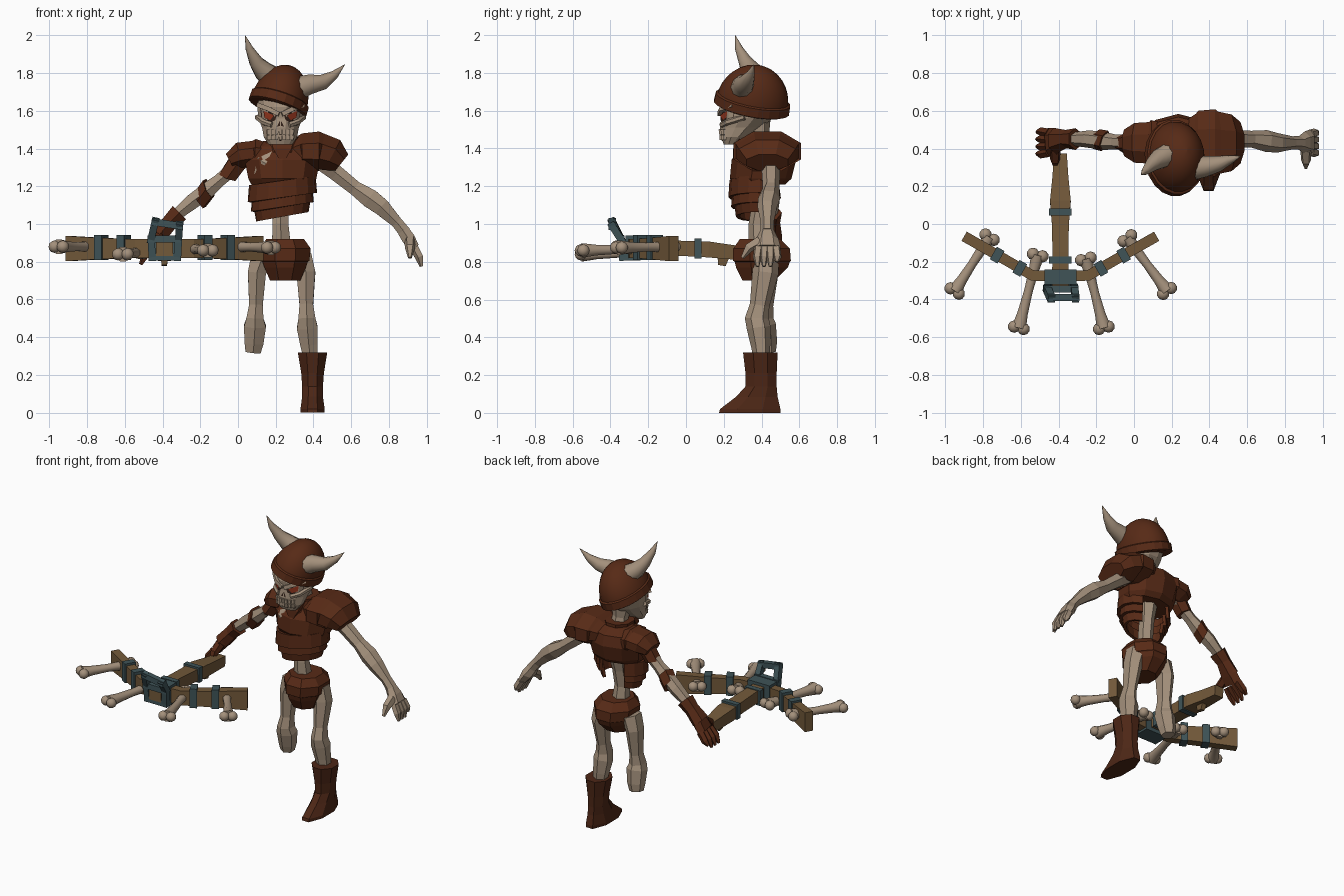
import bpy, bmesh, math
from mathutils import Vector
from mathutils.bvhtree import BVHTree

if "Cube" in bpy.data.objects:
    bpy.data.objects.remove(bpy.data.objects["Cube"], do_unlink=True)

def material(name, rgb):
    m = bpy.data.materials.new(name)
    m.use_nodes = True
    m.diffuse_color = (*rgb, 1)
    m.node_tree.nodes["Principled BSDF"].inputs["Base Color"].default_value = (*rgb, 1)
    return m

BONE = material("bone", (.37, .28, .20))
LEATHER = material("red_brown_leather", (.095, .023, .008))
BOOT = material("dark_boot_leather", (.075, .02, .008))
WOOD = material("wood", (.17, .10, .042))
METAL = material("blue_grey_metal", (.05, .088, .097))
DARK = material("dark_hollow", (.03, .014, .009))
EYE = material("ember_eye", (.28, .035, .012))
Y, Z = Vector((0, 1, 0)), Vector((0, 0, 1))

def finish(name, bm, mat, smooth=False):
    bmesh.ops.recalc_face_normals(bm, faces=bm.faces)
    me = bpy.data.meshes.new(name)
    bm.to_mesh(me)
    bm.free()
    me.materials.append(mat)
    for p in me.polygons:
        p.use_smooth = smooth and len(p.vertices) < 5
    ob = bpy.data.objects.new(name, me)
    bpy.context.collection.objects.link(ob)
    return ob

def loft(name, mat, pts, sides=8, up=Y, axis=None, smooth=False):
    """Skin elliptical rings (x, y, z, radius across, radius along up)."""
    bm, rings, n = bmesh.new(), [], len(pts)
    pos = [Vector(p[:3]) for p in pts]
    for i, p in enumerate(pts):
        t = Vector(axis or pos[min(i + 1, n - 1)] - pos[max(i - 1, 0)]).normalized()
        side = t.cross(up).normalized()
        top = side.cross(t)
        ring, k = [], 1 / math.cos(math.pi / sides)
        for j in range(sides):
            a = math.pi * (2 * j + 1) / sides
            ring.append(bm.verts.new(pos[i] + k * (side * p[3] * math.cos(a) + top * p[-1] * math.sin(a))))
        rings.append(ring)
    for r, s in zip(rings, rings[1:]):
        for j in range(sides):
            q = (j + 1) % sides
            bm.faces.new((r[j], r[q], s[q], s[j]))
    bm.faces.new(rings[0])
    bm.faces.new(rings[-1])
    return finish(name, bm, mat, smooth)

def stack(name, mat, cx, rows, sides=8):
    """Level rings given as (z, half width, front y, back y)."""
    return loft(name, mat, [(cx, (f + b) / 2, z, w, (b - f) / 2) for z, w, f, b in rows], sides, axis=Z)

def bvh(ob):
    me = ob.data
    return BVHTree.FromPolygons([v.co for v in me.vertices], [p.vertices[:] for p in me.polygons])

def front_y(tree, x, z):
    hit = tree.ray_cast(Vector((x, -1, z)), Y)[0]
    return hit.y if hit else .3

def decal(name, mat, tree, outline, lift):
    """Thin painted plate laid on a surface from the front."""
    bm = bmesh.new()
    put = lambda x, z: bm.verts.new((x, front_y(tree, x, z) - lift, z))
    vs = [put(*p) for p in outline]
    n = len(vs)
    c = put(sum(p[0] for p in outline) / n, sum(p[1] for p in outline) / n)
    for i in range(n):
        bm.faces.new((vs[i], vs[(i + 1) % n], c))
    return finish(name, bm, mat)

# Skull, neck and face
HX = .225
skull = stack("skull", BONE, HX, [(1.42, .062, .20, .27), (1.46, .088, .186, .33), (1.51, .097, .18, .40),
    (1.56, .118, .188, .46), (1.62, .122, .182, .49), (1.70, .11, .21, .48)], 12)
loft("neck", BONE, [(.235, .41, 1.38, .05), (.23, .39, 1.48, .045), (.225, .38, 1.56, .06)], 6)
tree = bvh(skull)
for s, side in ((1, "left"), (-1, "right")):
    at = lambda pts: [(HX + s * x, z) for x, z in pts]
    decal(side + "_socket", DARK, tree, at([(.018, 1.578), (.05, 1.60), (.108, 1.615), (.10, 1.555), (.06, 1.535), (.028, 1.55)]), .004)
    decal(side + "_eye", EYE, tree, at([(.034, 1.575), (.09, 1.60), (.085, 1.562), (.055, 1.55)]), .009)
    decal(side + "_nostril", DARK, tree, at([(.002, 1.548), (.02, 1.515), (.003, 1.52)]), .004)
    loft(side + "_brow", BONE, [(HX + s * x, y, z, .012) for x, y, z in
         ((.008, .178, 1.582), (.06, .19, 1.608), (.118, .25, 1.63))], 4)
    loft(side + "_cheekbone", BONE, [(HX + s * x, y, z, .014) for x, y, z in
         ((.045, .19, 1.525), (.09, .22, 1.54), (.122, .31, 1.565))], 6)
decal("mouth", DARK, tree, [(HX - .075, 1.50), (HX, 1.502), (HX + .075, 1.50),
      (HX + .07, 1.445), (HX, 1.44), (HX - .07, 1.445)], .003)
for i in range(7):
    x = HX + (i - 3) * .0205
    for row, z in (("upper", 1.488), ("lower", 1.459)):
        y = front_y(tree, x, z)
        loft(f"{row}_tooth", BONE, [(x, y, z - .013, .0085), (x, y, z + .013, .0095)], 4)

# Tilted round helmet with brim and horns
n, c = Vector((.33, .2, 1)).normalized(), Vector((.215, .35, 1.635))
dome = []
for i in range(9):
    a = math.pi / 2 * i / 8
    k = max(math.cos(a), .01)
    dome.append((*(c + n * .215 * math.sin(a)), .15 * k, .19 * k))
loft("helmet_dome", LEATHER, dome, 20, axis=n, smooth=True)
loft("helmet_brim", LEATHER, [(*(c + n * h), .15 * k, .19 * k) for h, k in
     ((-.025, 1.0), (-.02, 1.06), (.028, 1.05), (.035, .98))], 20, axis=n)
loft("right_horn", BONE, [(.19, .37, 1.77, .062), (.135, .345, 1.81, .052), (.095, .315, 1.86, .036),
     (.06, .28, 1.93, .02), (.037, .26, 2.0, .001)], 10, smooth=True)
loft("left_horn", BONE, [(.32, .30, 1.72, .062), (.38, .305, 1.74, .052), (.45, .32, 1.752, .04),
     (.51, .34, 1.79, .023), (.566, .36, 1.845, .001)], 10, smooth=True)

# Chest armour
TX = .235
chest = stack("chest_plate", LEATHER, TX, [(1.21, .165, .26, .52), (1.24, .18, .24, .55), (1.34, .20, .25, .575),
     (1.41, .17, .30, .56), (1.44, .10, .34, .50)], 10)
decal("exposed_rib", BONE, bvh(chest), [(.085, 1.265), (.105, 1.35), (.18, 1.385), (.15, 1.32)], .006)
stack("collar", LEATHER, TX, [(1.38, .10, .275, .52), (1.44, .085, .30, .49), (1.46, .09, .30, .49)])
loft("collar_point", LEATHER, [(TX, .25, 1.32, .004), (TX, .27, 1.40, .05, .02), (TX, .30, 1.45, .06, .02)], 4, axis=Z)

def belly_band(name, z0, z1, w0, w1, f, b):
    """Curved plate, open at the back to show the spine."""
    bm, prev = bmesh.new(), None
    for i in range(13):
        a = math.radians(-235 + 290 * i / 12)
        dip = .025 * math.cos(a)
        pair = [bm.verts.new((TX + w * math.cos(a), (f + b) / 2 + w / w1 * (b - f) / 2 * math.sin(a), z + dip))
                for w, z in ((w0, z0), (w1, z1))]
        if prev:
            bm.faces.new((*prev, pair[1], pair[0]))
        prev = pair
    mod = finish(name, bm, LEATHER).modifiers.new("thickness", "SOLIDIFY")
    mod.thickness, mod.offset = .02, 0

belly_band("upper_belly_band", 1.14, 1.23, .175, .168, .24, .51)
belly_band("middle_belly_band", 1.09, 1.17, .158, .15, .255, .49)
belly_band("lower_belly_band", 1.04, 1.11, .13, .142, .265, .48)
loft("spine", BONE, [(.235, .42, 1.25, .055), (.23, .40, 1.12, .042), (.225, .38, 1.0, .042), (.23, .39, .88, .05)], 6)
loft("left_shoulder_guard", LEATHER, [(.28, .43, 1.375, .06, .12), (.335, .43, 1.385, .085, .155), (.34, .43, 1.385, .095, .17),
     (.43, .43, 1.385, .105, .178), (.436, .43, 1.385, .095, .165), (.50, .43, 1.365, .09, .15), (.55, .43, 1.325, .055, .11)])
loft("right_shoulder_guard", LEATHER, [(.17, .43, 1.37, .055, .10), (.09, .43, 1.375, .075, .12), (.085, .43, 1.375, .066, .11),
     (.01, .43, 1.365, .068, .105), (-.045, .43, 1.335, .04, .07)])

# Hip armour
stack("hip_guard", LEATHER, .25, [(.70, .08, .30, .47), (.77, .11, .265, .54), (.80, .12, .258, .55),
     (.805, .128, .25, .555), (.87, .135, .25, .55), (.92, .10, .285, .50)])

# Arms
loft("left_arm", BONE, [(.42, .44, 1.35, .05), (.52, .45, 1.27, .042), (.62, .45, 1.19, .038), (.70, .44, 1.135, .05),
     (.76, .43, 1.09, .045), (.84, .43, 1.01, .03), (.885, .43, .955, .032)], 6)
loft("right_arm", BONE, [(.04, .43, 1.35, .045), (-.03, .43, 1.29, .036), (-.10, .435, 1.23, .034), (-.16, .44, 1.18, .042),
     (-.24, .45, 1.12, .04), (-.35, .45, 1.03, .028)], 6)
loft("upper_arm_wrap", LEATHER, [(.0, .43, 1.33, .05), (-.055, .43, 1.25, .046)], 6, axis=(-.4, .25, -1))
loft("elbow_wrap", LEATHER, [(-.155, .44, 1.19, .05), (-.20, .45, 1.13, .048)], 6, axis=(-1, .4, -.5))

def hand(name, mat, wrist, palm, tip, width):
    """Palm, four fingers and a forward thumb."""
    w, p, t = Vector(wrist), Vector(palm), Vector(tip)
    loft(name + "_palm", mat, [(*w, .032), (*((w + p) / 2), .035, width * .85), (*p, .026, width)], 6)
    for i in range(4):
        off = Y * (i - 1.5) * width / 2
        mid = (p + t) / 2 + off * 1.15 + Vector((.008 if t.x > 0 else -.008, 0, 0))
        loft(name + "_finger", mat, [(*(p + off), .02), (*mid, .019), (*(t + off * 1.1 + Z * (.025 if i == 3 else 0)), .008)], 5)
    th = p * .6 + w * .4 - Y * width * .6
    loft(name + "_thumb", mat, [(*th, .025), (*(th - Y * .06 - Z * .035), .022), (*(th - Y * .095 - Z * .09), .008)], 5, up=Vector((1, 0, 0)))

hand("left_hand", BONE, (.875, .43, .965), (.935, .43, .875), (.972, .43, .775), .062)
hand("right_glove", LEATHER, (-.37, .45, 1.0), (-.45, .43, .885), (-.515, .43, .785), .07)
loft("glove_cuff", LEATHER, [(-.31, .45, 1.06, .05), (-.36, .45, 1.01, .042), (-.42, .44, .94, .045, .06)], 6)

# Legs and boot
loft("left_leg", BONE, [(.33, .42, .83, .06), (.36, .42, .74, .05, .06), (.362, .39, .57, .036, .045), (.365, .375, .50, .045, .055),
     (.367, .385, .45, .055, .055), (.375, .395, .36, .045), (.385, .40, .28, .035)], 6)
loft("right_leg", BONE, [(.13, .42, .83, .06), (.10, .42, .74, .048, .06), (.095, .41, .57, .036, .045), (.09, .40, .50, .045, .055),
     (.09, .41, .46, .058, .058), (.085, .425, .37, .05), (.08, .43, .32, .04)], 6)
stack("left_boot", BOOT, .395, [(0, .063, .175, .50), (.02, .064, .18, .50), (.085, .055, .265, .485), (.14, .055, .315, .48),
     (.21, .06, .315, .48), (.32, .078, .302, .485)], 8)

# Crossbow stock and bow
BX = -.39
loft("crossbow_stock", WOOD, [(BX, .37, .84, .034, .035), (BX, .25, .85, .042, .038), (BX, .12, .865, .055, .042), (BX, .0, .87, .045, .04),
     (BX, -.15, .875, .042, .042), (BX, -.355, .875, .045, .045)], 4, up=Z)
loft("trigger", WOOD, [(BX, .20, .84, .02, .035), (BX, .19, .78, .014, .02)], 4)
half = [(.0, -.28, .05), (.15, -.272, .05), (.23, -.225, .052), (.36, -.15, .058), (.51, -.065, .067)]
path = [(-d, y, h) for d, y, h in reversed(half[1:])] + half
loft("bow_limbs", WOOD, [(BX + d, y, .87, .028, h) for d, y, h in path], 4, up=Z)
for s in (1, -1):
    for d, y in ((.215, -.235), (.335, -.165)):
        loft("limb_band", METAL, [(BX + s * (d + k), y + k * .57, .875, .038, .066) for k in (-.02, .02)], 4, up=Z)
for y in (.063, -.19):
    loft("stock_band", METAL, [(BX, y - .018, .87, .06, .052), (BX, y + .018, .87, .06, .052)], 4, up=Z)
loft("bow_clamp", METAL, [(BX, -.32, .872, .085, .066), (BX, -.24, .872, .085, .066)], 4, up=Z)

# Metal stirrup frame
frame = [(-.455, -.335, .825), (-.46, -.345, .92), (-.44, -.39, 1.01), (-.31, -.39, .99), (-.315, -.345, .92), (-.32, -.335, .825)]
bars = list(zip(frame, frame[1:] + frame[:1])) + [(frame[1], frame[4])]
for a, b in bars:
    d = (Vector(b) - Vector(a)).normalized() * .019
    loft("stirrup_bar", METAL, [(*(Vector(a) - d), .019), (*(Vector(b) + d), .019)], 4)

# Bones lashed across the bow
def bone(start, end):
    a, b = Vector(start), Vector(end)
    t = (b - a).normalized()
    side = t.cross(Z)
    loft("bone_shaft", BONE, [(*a, .036), (*a.lerp(b, .2), .027), (*a.lerp(b, .5), .023),
         (*a.lerp(b, .8), .028), (*b, .038)], 8, up=Z, smooth=True)
    bm = bmesh.new()
    for p in (a, b):
        for s in (1, -1):
            new = bmesh.ops.create_icosphere(bm, subdivisions=2, radius=.033)["verts"]
            bmesh.ops.translate(bm, verts=new, vec=p + side * .026 * s)
    finish("bone_knobs", bm, BONE, True)

bone((-.765, -.07, .88), (-.95, -.355, .88))
bone((-.51, -.165, .85), (-.61, -.55, .84))
bone((-.255, -.185, .87), (-.16, -.55, .86))
bone((-.035, -.075, .88), (.175, -.355, .875))
